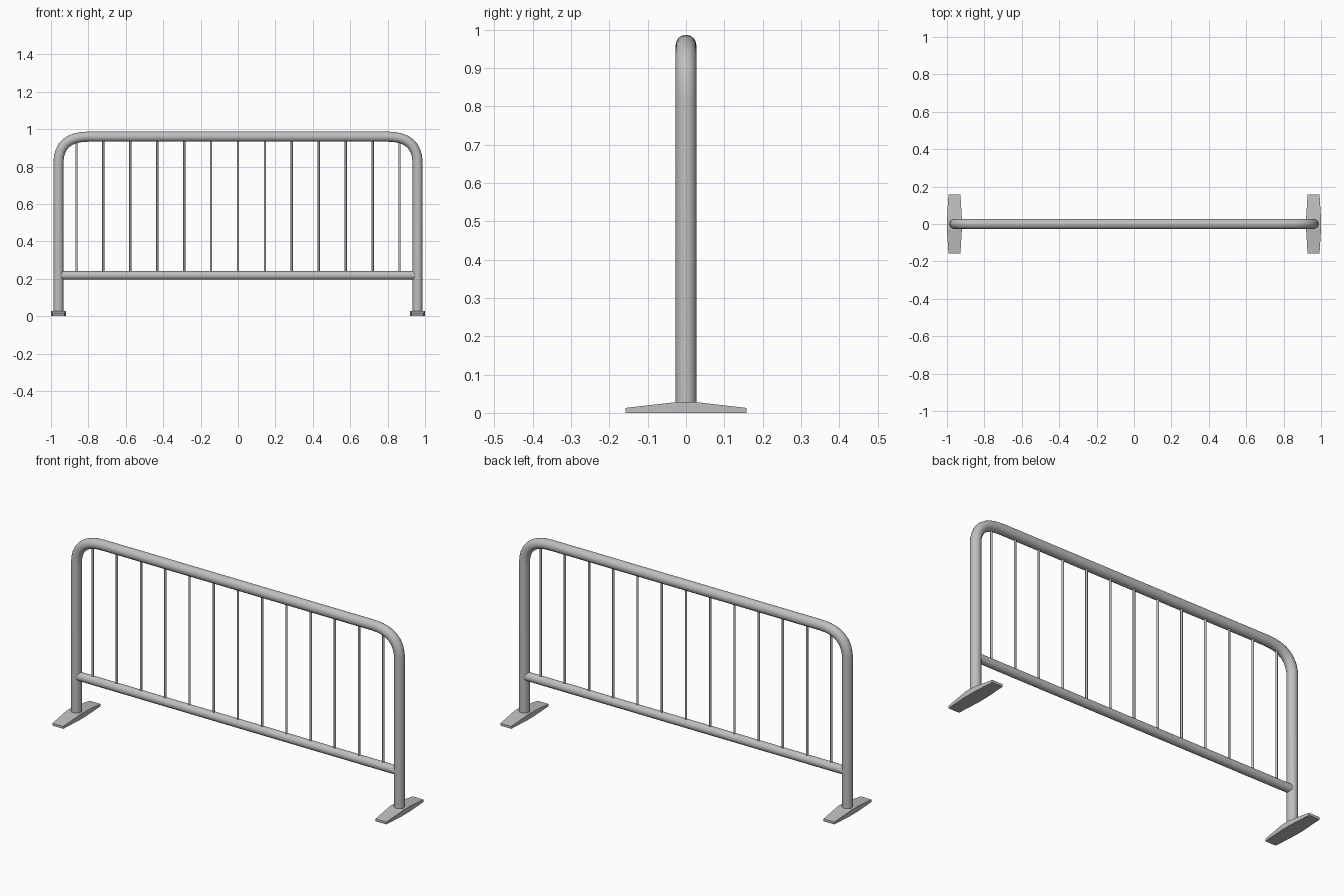
import bpy, bmesh, math
from mathutils import Vector

cube = bpy.data.objects.get("Cube")
if cube:
    bpy.data.objects.remove(cube)

# Single galvanised finish
steel = bpy.data.materials.new("galvanised grey")
steel.use_nodes = True
steel.diffuse_color = (0.52, 0.52, 0.52, 1)
steel.node_tree.nodes["Principled BSDF"].inputs["Base Color"].default_value = steel.diffuse_color

POST_X, TOP_Z, RAIL_Z = 0.96, 0.96, 0.218


def tube(name, points, radius, detail):
    """Round tube swept along a list of points, converted to a mesh."""
    curve = bpy.data.curves.new(name, "CURVE")
    curve.dimensions = "3D"
    curve.bevel_depth = radius
    curve.bevel_resolution = detail
    curve.use_fill_caps = True
    spline = curve.splines.new("POLY")
    spline.points.add(len(points) - 1)
    for p, co in zip(spline.points, points):
        p.co = (*co, 1)
    obj = bpy.data.objects.new(name, curve)
    bpy.context.collection.objects.link(obj)
    bpy.ops.object.select_all(action="DESELECT")
    obj.select_set(True)
    bpy.context.view_layer.objects.active = obj
    bpy.ops.object.convert(target="MESH")
    obj = bpy.context.object
    obj.name = name
    obj.data.materials.clear()
    obj.data.materials.append(steel)
    bpy.ops.object.shade_smooth_by_angle(angle=math.radians(50))
    return obj


def corner(start, knee, end, steps=8):
    """Points along a quadratic bend."""
    a, b, c = Vector(start), Vector(knee), Vector(end)
    ts = [i / steps for i in range(steps + 1)]
    return [a * (1 - t) ** 2 + b * 2 * t * (1 - t) + c * t * t for t in ts]


# Bent outer frame: two legs and the top rail
half = [Vector((POST_X, 0, 0.015))] + corner(
    (POST_X, 0, 0.82), (POST_X, 0, TOP_Z), (0.80, 0, TOP_Z))
mirrored = [Vector((-p.x, p.y, p.z)) for p in reversed(half)]
tube("outer_frame", half + mirrored, 0.027, 6)

# Lower rail running into both legs
tube("lower_rail", [(-POST_X, 0, RAIL_Z), (POST_X, 0, RAIL_Z)], 0.023, 6)

# Thin upright bars
for i in range(13):
    x = (i - 6) * 0.144
    tube(f"upright_bar_{i + 1}", [(x, 0, RAIL_Z), (x, 0, TOP_Z)], 0.006, 2)


def foot(name, x):
    """Tapered foot plate, tallest and widest under the leg."""
    bm = bmesh.new()
    rings = []
    for y, w, h in [(-0.158, 0.032, 0.013), (-0.027, 0.04, 0.028),
                    (0.027, 0.04, 0.028), (0.158, 0.032, 0.013)]:
        rings.append([bm.verts.new((x + sx * w, y, z))
                      for sx, z in [(-1, 0), (1, 0), (1, h), (-1, h)]])
    for a, b in zip(rings, rings[1:]):
        for k in range(4):
            n = (k + 1) % 4
            bm.faces.new((a[k], a[n], b[n], b[k]))
    bm.faces.new(rings[0])
    bm.faces.new(rings[-1])
    bmesh.ops.recalc_face_normals(bm, faces=bm.faces)
    mesh = bpy.data.meshes.new(name)
    bm.to_mesh(mesh)
    bm.free()
    mesh.materials.append(steel)
    bpy.context.collection.objects.link(bpy.data.objects.new(name, mesh))


# Feet under both legs
foot("left_foot", POST_X)
foot("right_foot", -POST_X)
